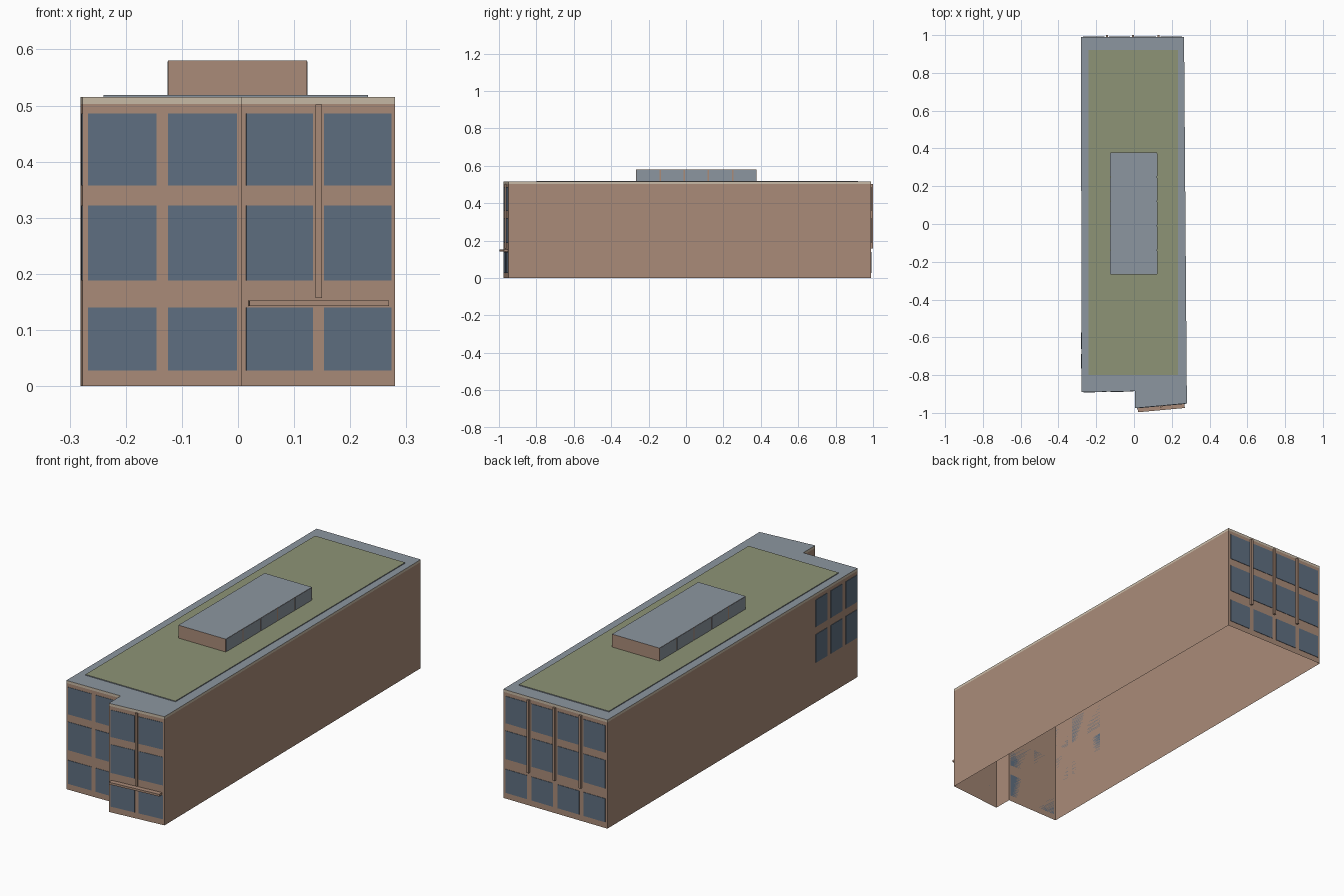
import bpy
import bmesh
from mathutils import Vector

cube = bpy.data.objects.get("Cube")
if cube:
    bpy.data.objects.remove(cube, do_unlink=True)


def material(name, rgb):
    m = bpy.data.materials.new(name)
    m.use_nodes = True
    m.diffuse_color = (*rgb, 1)
    m.node_tree.nodes["Principled BSDF"].inputs["Base Color"].default_value = (*rgb, 1)
    return m


BRICK = material("brown wall", (0.40, 0.26, 0.19))
TRIM = material("cream trim", (0.58, 0.49, 0.38))
GREY = material("grey roof", (0.265, 0.305, 0.35))
GREEN = material("green roof", (0.27, 0.295, 0.18))
GLASS = material("blue glass", (0.115, 0.16, 0.22))


def finish(name, bm, *mats):
    mesh = bpy.data.meshes.new(name)
    bm.to_mesh(mesh)
    bm.free()
    for m in mats:
        mesh.materials.append(m)
    obj = bpy.data.objects.new(name, mesh)
    bpy.context.collection.objects.link(obj)
    return obj


def add_prism(bm, plan, z0, z1):
    """Closed prism over a counter-clockwise plan."""
    low = [bm.verts.new((x, y, z0)) for x, y in plan]
    high = [bm.verts.new((x, y, z1)) for x, y in plan]
    n = len(plan)
    for i in range(n):
        j = (i + 1) % n
        bm.faces.new((low[i], low[j], high[j], high[i]))
    bm.faces.new(high)
    bm.faces.new(low[::-1])


def rect(x0, x1, y0, y1):
    return [(x0, y0), (x1, y0), (x1, y1), (x0, y1)]


# Footprint, counter-clockwise from the front left corner
PLAN = [Vector(p) for p in ((-0.277, -0.89), (0.005, -0.885), (0.005, -0.975),
                            (0.28, -0.95), (0.265, 0.99), (-0.281, 0.99))]
BASE, BAND, ROOF = 0, 0.503, 0.515


def on_wall(bm, wall, u0, u1, z0, z1, depth):
    """Block standing out from one wall, u running along it from 0 to 1."""
    p, q = PLAN[wall], PLAN[(wall + 1) % len(PLAN)]
    d = (q - p).normalized()
    out = Vector((d.y, -d.x)) * depth
    a, b = p.lerp(q, u0), p.lerp(q, u1)
    add_prism(bm, [a + out, b + out, b, a], z0, z1)


# Shell: walls, trim band and roof, open underneath
bm = bmesh.new()
rings = [[bm.verts.new((p.x, p.y, z)) for p in PLAN] for z in (BASE, BAND, ROOF)]
for level in range(2):
    for i in range(len(PLAN)):
        j = (i + 1) % len(PLAN)
        f = bm.faces.new((rings[level][i], rings[level][j],
                          rings[level + 1][j], rings[level + 1][i]))
        f.material_index = level
bm.faces.new(rings[2]).material_index = 2
finish("building_shell", bm, BRICK, TRIM, GREY)

# Windows on each glazed wall
ROWS = [(0.028, 0.14), (0.188, 0.322), (0.358, 0.486)]
PAIR = [(0.035, 0.467), (0.54, 0.975)]
QUAD = [(0.25 * i + 0.022, 0.25 * i + 0.23) for i in range(4)]
SIDE = [(0.832 + 0.06 * i, 0.878 + 0.06 * i) for i in range(3)]
for name, wall, columns, rows in (("front_left_windows", 0, PAIR, ROWS),
                                  ("front_right_windows", 2, PAIR, ROWS),
                                  ("back_windows", 4, QUAD, ROWS),
                                  ("side_windows", 5, SIDE, ROWS[1:])):
    bm = bmesh.new()
    for u0, u1 in columns:
        for z0, z1 in rows:
            on_wall(bm, wall, u0, u1, z0, z1, 0.002)
    finish(name, bm, GLASS)

# Vertical fins and entrance canopy
bm = bmesh.new()
on_wall(bm, 2, 0.483, 0.525, 0.157, 0.502, 0.008)
finish("front_fin", bm, BRICK)
bm = bmesh.new()
for i in (1, 2, 3):
    on_wall(bm, 4, 0.25 * i - 0.014, 0.25 * i + 0.006, 0.157, 0.502, 0.01)
finish("back_fins", bm, BRICK)
bm = bmesh.new()
on_wall(bm, 2, 0.05, 0.953, 0.143, 0.153, 0.023)
finish("entrance_canopy", bm, BRICK)

# Planted roof slab, green on top only
bm = bmesh.new()
add_prism(bm, rect(-0.24, 0.232, -0.80, 0.92), ROOF, 0.519)
bm.normal_update()
for f in bm.faces:
    f.material_index = 1 if f.normal.z > 0.5 else 0
finish("planted_roof", bm, GREY, GREEN)

# Rooftop plant room with grey top and side panels
Y0, Y1, TOP = -0.268, 0.378, 0.58
bm = bmesh.new()
add_prism(bm, rect(-0.125, 0.123, Y0, Y1), 0.517, TOP)
bm.normal_update()
for f in bm.faces:
    f.material_index = 1 if f.normal.z > 0.5 else 0
finish("plant_room", bm, BRICK, GREY)
bm = bmesh.new()
step = (Y1 - Y0) / 5
for x in (-0.125, 0.123):
    for i in range(5):
        y = Y0 + i * step
        add_prism(bm, rect(x - 0.001, x + 0.001, y + 0.004, y + step - 0.004), 0.519, TOP - 0.001)
finish("plant_room_panels", bm, GREY)
